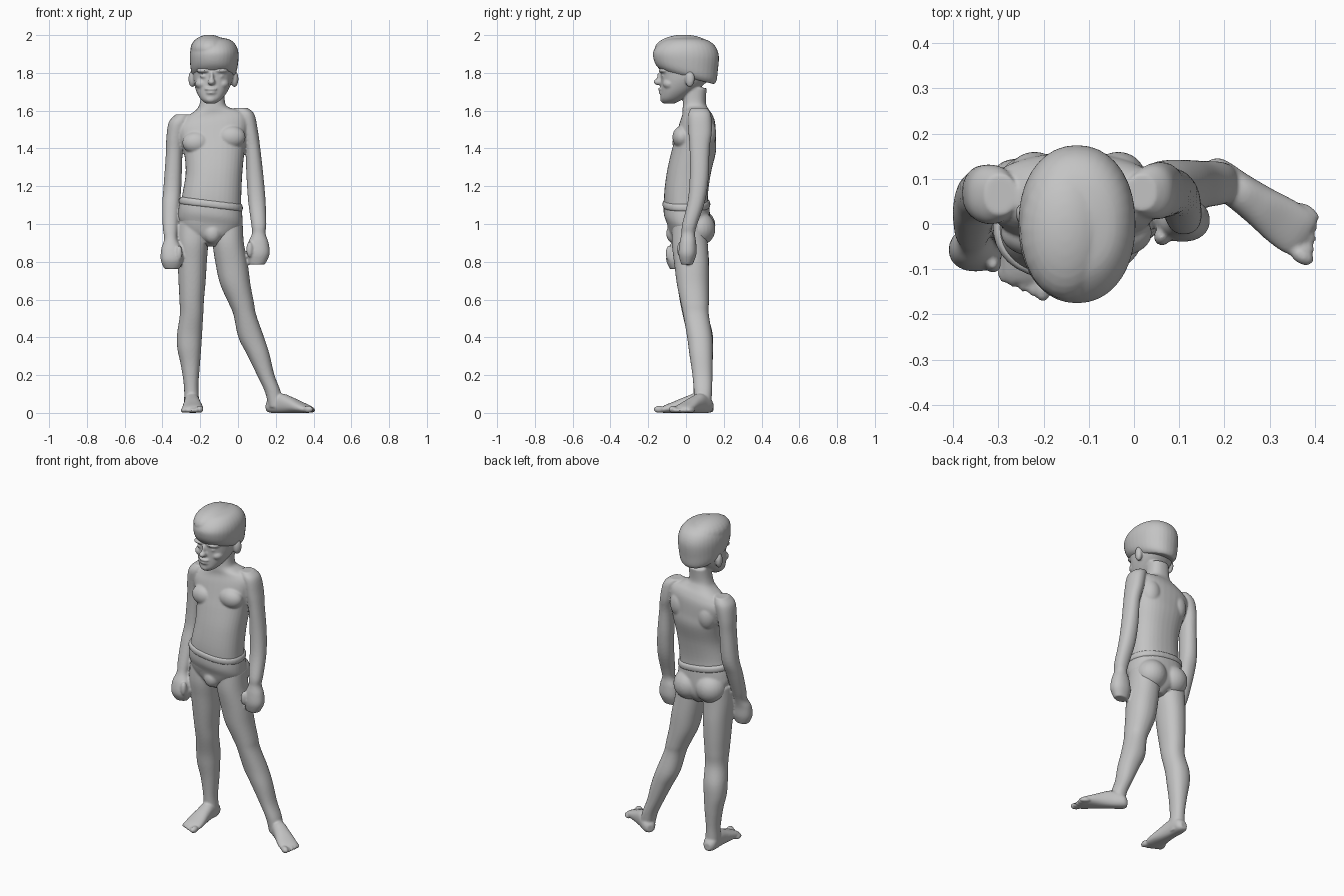
import bpy, bmesh, math
from mathutils import Vector, Matrix

grey = bpy.data.materials.new("plain grey")
grey.diffuse_color = (0.55, 0.55, 0.55, 1)


def smooth_rows(rows, steps=5):
    """Catmull-Rom interpolation of section rows (x, y, z, rx, ry, tilt_x, tilt_y)."""
    p = [Vector(tuple(r) + (0,) * (7 - len(r))) for r in rows]
    out = []
    for i in range(len(p) - 1):
        a, b, c, d = p[max(i - 1, 0)], p[i], p[i + 1], p[min(i + 2, len(p) - 1)]
        for k in range(steps):
            t = k / steps
            out.append(0.5 * (2 * b + (c - a) * t + (2 * a - 5 * b + 4 * c - d) * t * t
                              + (3 * b - a - 3 * c + d) * t ** 3))
    return out + [p[-1]]


def loft(bm, rows, power=2.2, mat=Matrix(), segs=36):
    """Closed skin through superellipse sections."""
    rings = []
    for x, y, z, rx, ry, tx, ty in smooth_rows(rows):
        ring = []
        for k in range(segs):
            a = 2 * math.pi * k / segs
            c, s = math.cos(a), math.sin(a)
            dx = rx * math.copysign(abs(c) ** (2 / power), c)
            dy = ry * math.copysign(abs(s) ** (2 / power), s)
            v = mat @ Vector((x + dx, y + dy, z + tx * dx + ty * dy))
            v.z = max(v.z, 0)
            ring.append(bm.verts.new(v))
        rings.append(ring)
    faces = [bm.faces.new(rings[0]), bm.faces.new(rings[-1])]
    for r0, r1 in zip(rings, rings[1:]):
        for k in range(segs):
            j = (k + 1) % segs
            faces.append(bm.faces.new((r0[k], r0[j], r1[j], r1[k])))
    bmesh.ops.recalc_face_normals(bm, faces=faces)


def blob(bm, centre, radii, turn=0.0):
    m = (Matrix.Translation(centre) @ Matrix.Rotation(turn, 4, 'Z')
         @ Matrix.Diagonal((*radii, 1)))
    bmesh.ops.create_uvsphere(bm, u_segments=24, v_segments=16, radius=1, matrix=m)


def finish(name, bm, voxel, rounds):
    """Fuse the overlapping parts into one smooth skin."""
    me = bpy.data.meshes.new(name)
    bm.to_mesh(me)
    bm.free()
    ob = bpy.data.objects.new(name, me)
    bpy.context.collection.objects.link(ob)
    rm = ob.modifiers.new("fuse", 'REMESH')
    rm.mode, rm.voxel_size = 'VOXEL', voxel
    sm = ob.modifiers.new("soften", 'SMOOTH')
    sm.factor, sm.iterations = 0.5, rounds
    dg = bpy.context.evaluated_depsgraph_get()
    done = bpy.data.meshes.new_from_object(ob.evaluated_get(dg))
    ob.modifiers.clear()
    ob.data = done
    done.materials.clear()
    done.materials.append(grey)
    done.polygons.foreach_set("use_smooth", [True] * len(done.polygons))
    return ob


def foot(bm, origin, toe, inner):
    d = (Vector(toe) - Vector(origin)).normalized()
    m = Matrix(((-d.y, 0, d.x, origin[0]), (d.x, 0, d.y, origin[1]),
                (0, 1, 0, 0), (0, 0, 0, 1)))
    loft(bm, [(0, .03, -.06, .02, .022), (0, .04, -.035, .038, .04), (0, .05, .03, .041, .052),
              (0, .042, .09, .046, .043), (0, .03, .15, .054, .03), (0, .021, .195, .054, .021),
              (0, .016, .215, .045, .014)], 2.3, m)
    for i in range(5):                                   # toes
        size = .019 if i == 0 else .0135
        c = m @ Vector((inner * (.036 - .0215 * i), size, .228 - .011 * i))
        blob(bm, c, (size, .03, size), math.atan2(d.y, d.x) - math.pi / 2)


body = bmesh.new()
# torso and neck
loft(body, [(-.13, .05, 1.72, .06, .06), (-.135, .045, 1.645, .066, .06),
            (-.135, .05, 1.61, .088, .068, .08), (-.135, .06, 1.575, .16, .08, .15),
            (-.135, .06, 1.53, .192, .095, .15), (-.13, .05, 1.45, .177, .108, .12),
            (-.125, .04, 1.38, .16, .118, .05), (-.127, .015, 1.27, .15, .117),
            (-.138, 0, 1.15, .155, .116, -.1), (-.146, .005, 1.05, .163, .116, -.12),
            (-.146, .02, .97, .155, .11), (-.14, .02, .9, .08, .08)], 2.35)
for x, z in ((-.22, 1.45), (-.035, 1.48)):               # shoulder blades and chest
    blob(body, (x, .105, z), (.06, .055, .085))
    blob(body, (x, -.02, z - .02), (.075, .052, .06))
# right arm and hand
loft(body, [(-.295, .065, 1.58, .035, .045), (-.314, .065, 1.54, .052, .065),
            (-.332, .068, 1.46, .047, .062), (-.338, .068, 1.37, .044, .055),
            (-.347, .06, 1.2, .047, .052), (-.355, .03, 1.1, .046, .047),
            (-.358, -.01, .98, .04, .04), (-.356, -.03, .92, .035, .037),
            (-.352, -.05, .87, .054, .044), (-.35, -.058, .81, .059, .047),
            (-.35, -.055, .762, .04, .03)])
blob(body, (-.312, -.088, .845), (.018, .02, .042))
# left arm and hand
loft(body, [(.015, .07, 1.615, .035, .04), (.042, .072, 1.58, .045, .06),
            (.062, .075, 1.49, .044, .062), (.078, .072, 1.4, .04, .053),
            (.09, .07, 1.25, .045, .05), (.1, .055, 1.12, .046, .046),
            (.11, .02, 1.0, .04, .04), (.11, .012, .95, .036, .036),
            (.108, .01, .9, .054, .044), (.107, .008, .84, .06, .047),
            (.1, .005, .785, .042, .03)])
blob(body, (.062, -.028, .865), (.018, .02, .042))
# right leg and foot
loft(body, [(-.235, .02, 1.0, .083, .09), (-.24, .02, .9, .083, .095), (-.242, .03, .8, .077, .092),
            (-.243, .037, .7, .072, .086), (-.245, .043, .6, .065, .077),
            (-.246, .05, .52, .062, .068), (-.256, .073, .42, .066, .068),
            (-.258, .08, .34, .063, .064), (-.252, .085, .25, .05, .055),
            (-.248, .085, .14, .038, .046), (-.245, .085, .05, .04, .045),
            (-.245, .085, .01, .036, .042)])
foot(body, (-.245, .085), (-.237, -.17), 1)
# left leg and foot
loft(body, [(-.055, .02, 1.0, .08, .09), (-.052, .02, .9, .083, .095), (-.032, .03, .78, .085, .091),
            (-.014, .037, .68, .08, .085), (.018, .047, .58, .067, .074),
            (.036, .053, .52, .06, .068), (.07, .073, .4, .068, .067),
            (.107, .08, .31, .06, .062), (.147, .087, .2, .046, .053),
            (.185, .09, .11, .042, .048), (.2, .09, .03, .038, .042)])
foot(body, (.205, .092), (.40, -.045), -1)
# head
loft(body, [(-.145, -.09, 1.638, .025, .03), (-.142, -.075, 1.66, .055, .058),
            (-.138, -.045, 1.70, .082, .088), (-.133, -.012, 1.75, .1, .12),
            (-.13, .008, 1.80, .108, .142), (-.128, .005, 1.86, .11, .14),
            (-.127, 0, 1.93, .09, .11), (-.127, 0, 1.96, .04, .05)], 2.2)
# face and ears
blob(body, (-.14, -.142, 1.752), (.02, .03, .018))
blob(body, (-.139, -.132, 1.775), (.012, .022, .035))
blob(body, (-.142, -.127, 1.714), (.034, .022, .011))
blob(body, (-.142, -.125, 1.695), (.03, .021, .01))
blob(body, (-.145, -.115, 1.66), (.03, .022, .02))
for side in (-1, 1):
    blob(body, (-.137 + side * .045, -.112, 1.812), (.04, .032, .014), side * .25)
    blob(body, (-.137 + side * .042, -.11, 1.782), (.022, .02, .012))
    blob(body, (-.137 + side * .055, -.085, 1.742), (.035, .038, .028))
    blob(body, (-.13 + side * .112, .02, 1.768), (.02, .026, .044), side * -.3)
finish("body", body, .006, 4)

# hair with a raised lock beside the parting
hair = bmesh.new()
loft(hair, [(-.13, .01, 1.775, .1, .14, 0, -.25), (-.128, .002, 1.80, .117, .16, 0, -.25),
            (-.127, -.002, 1.84, .126, .17, 0, -.2), (-.126, 0, 1.90, .129, .174, 0, -.06),
            (-.126, 0, 1.945, .116, .152), (-.126, 0, 1.975, .085, .108),
            (-.126, 0, 1.987, .035, .045)], 2.15)
blob(hair, (-.152, -.012, 1.925), (.1, .155, .077))
finish("hair", hair, .006, 4)

# briefs with seat and front panel
briefs = bmesh.new()
loft(briefs, [(-.144, .002, 1.11, .162, .12, -.12), (-.146, .005, 1.05, .17, .122, -.12),
              (-.146, .015, 1.0, .167, .115, -.1), (-.143, .02, .95, .125, .108, -.05),
              (-.138, .02, .91, .07, .09), (-.135, .02, .88, .035, .06)], 2.3)
blob(briefs, (-.22, .068, .99), (.09, .088, .09))
blob(briefs, (-.07, .068, .975), (.09, .088, .09))
blob(briefs, (-.135, -.06, .95), (.048, .045, .055))
finish("briefs", briefs, .007, 4)

# waistband
band = bmesh.new()
loft(band, [(-.145, .002, 1.085, .163, .119, -.12), (-.144, .002, 1.095, .169, .126, -.12),
            (-.143, .002, 1.115, .168, .126, -.12), (-.142, .002, 1.125, .16, .118, -.12)], 2.35)
finish("waistband", band, .006, 2)
